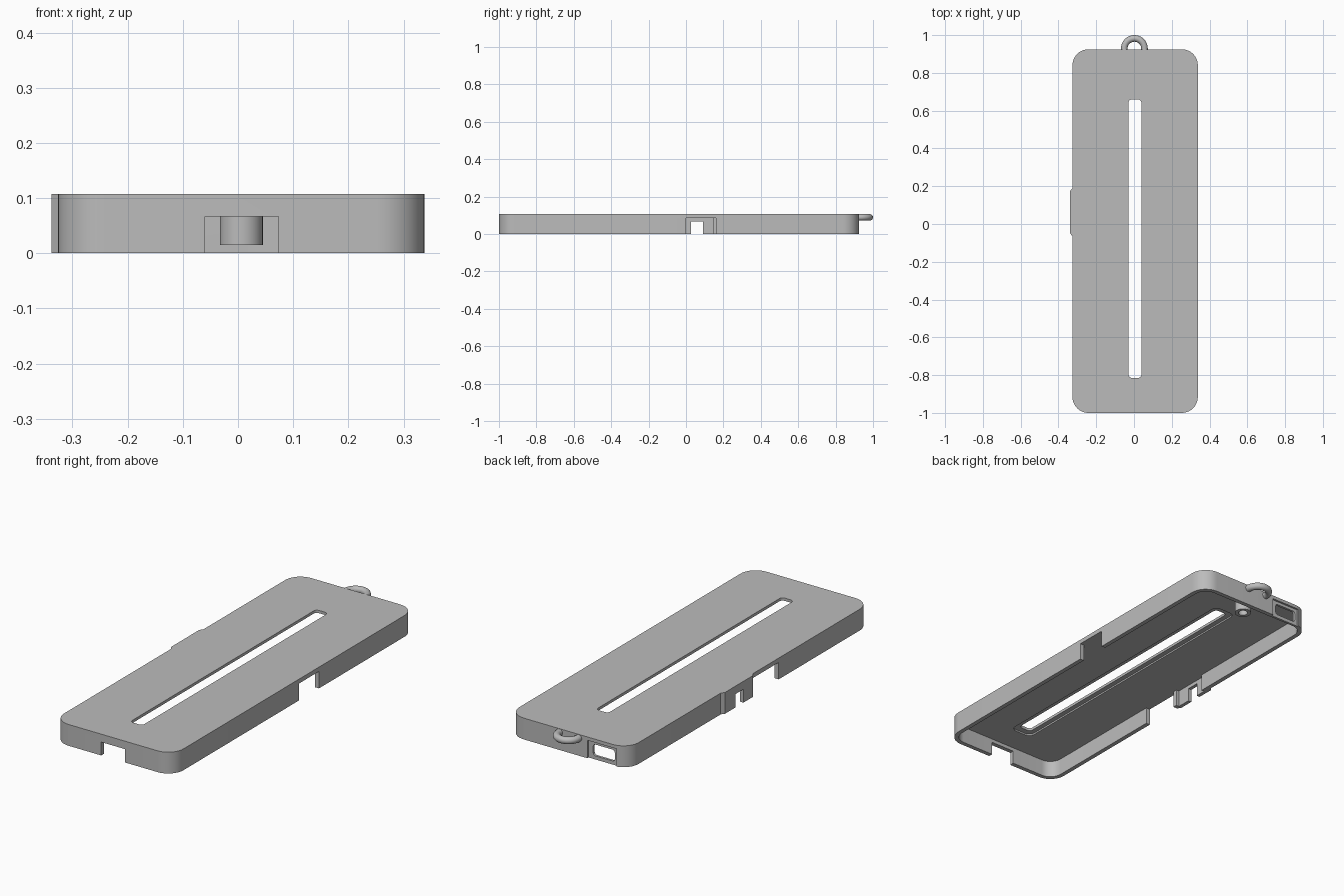
import bpy, math

old = bpy.data.objects.get("Cube")
if old:
    bpy.data.objects.remove(old, do_unlink=True)

grey = bpy.data.materials.new("light grey plastic")
grey.use_nodes = True
COLOUR = (0.5, 0.5, 0.5, 1)
grey.diffuse_color = COLOUR
grey.node_tree.nodes["Principled BSDF"].inputs["Base Color"].default_value = COLOUR

CX = 0.006            # centre line of the case
HEIGHT, CEILING = 0.107, 0.085
WALL = 0.022


def prism(name, outline, low, high, axis="z"):
    """Extrude a closed 2D outline along z (outline in xy) or y (outline in xz)."""
    n = len(outline)
    if axis == "z":
        verts = [(u, v, h) for h in (low, high) for u, v in outline]
    else:
        verts = [(u, -h, v) for h in (low, high) for u, v in outline]
    faces = [tuple(reversed(range(n))), tuple(range(n, 2 * n))]
    faces += [(i, (i + 1) % n, n + (i + 1) % n, n + i) for i in range(n)]
    mesh = bpy.data.meshes.new(name)
    mesh.from_pydata(verts, [], faces)
    mesh.materials.append(grey)
    obj = bpy.data.objects.new(name, mesh)
    bpy.context.collection.objects.link(obj)
    return obj


def rounded(u0, u1, v0, v1, r, steps=10):
    """Outline of a rectangle with rounded corners, anticlockwise."""
    pts = []
    corners = [(u1 - r, v1 - r), (u0 + r, v1 - r), (u0 + r, v0 + r), (u1 - r, v0 + r)]
    for k, (u, v) in enumerate(corners):
        for s in range(steps + 1):
            a = math.pi / 2 * (k + s / steps)
            pts.append((u + r * math.cos(a), v + r * math.sin(a)))
    return pts


def box(name, x0, x1, y0, y1, z0, z1):
    return prism(name, [(x0, y0), (x1, y0), (x1, y1), (x0, y1)], z0, z1)


def combine(target, other, operation):
    other.hide_render = True
    mod = target.modifiers.new(operation.lower(), "BOOLEAN")
    mod.operation, mod.solver, mod.object = operation, "EXACT", other
    bpy.context.view_layer.objects.active = target
    bpy.ops.object.modifier_apply(modifier=mod.name)
    bpy.data.objects.remove(other, do_unlink=True)


def smooth(obj):
    bpy.ops.object.select_all(action="DESELECT")
    obj.select_set(True)
    bpy.context.view_layer.objects.active = obj
    bpy.ops.object.shade_smooth_by_angle(angle=math.radians(30))


# Case shell with a shallow bulge on the -x side
L, R, F, B = CX - 0.332, CX + 0.332, -1.0, 0.925
case = prism("case_shell", rounded(L, R, F, B, 0.085), 0, HEIGHT)
bulge = prism("bulge", [(-0.30, -0.065), (L, -0.065), (-0.338, -0.05),
                        (-0.338, 0.175), (L, 0.19), (-0.30, 0.19)][::-1], 0, HEIGHT)
combine(case, bulge, "UNION")

# Hollow inside and pocket behind the bulge
combine(case, prism("hollow", rounded(L + WALL, R - WALL, F + WALL, B - WALL, 0.063),
                    -0.1, CEILING), "DIFFERENCE")
combine(case, box("bulge_pocket", -0.320, -0.28, -0.045, 0.145, -0.1, CEILING), "DIFFERENCE")

# Long slot through the top, with a shallow ledge around it underneath
combine(case, prism("slot", rounded(CX - 0.035, CX + 0.033, -0.815, 0.66, 0.018, 5),
                    -0.1, 0.2), "DIFFERENCE")
combine(case, prism("slot_ledge", rounded(CX - 0.06, CX + 0.058, -0.845, 0.69, 0.03, 5),
                    0.05, CEILING + 0.008), "DIFFERENCE")

# Openings in the walls
for name, x0, x1, y0, y1, top in (
        ("front_notch", -0.06, 0.073, -1.1, -0.95, 0.067),
        ("right_notch", 0.28, 0.4, 0.0, 0.16, 0.085),
        ("button_gap", -0.4, -0.28, 0.027, 0.09, 0.067),
        ("side_notch", -0.4, -0.28, -0.27, -0.066, 0.085)):
    combine(case, box(name, x0, x1, y0, y1, -0.1, top), "DIFFERENCE")

# Recess and port window in the back wall
combine(case, box("port_recess", -0.26, -0.10, B - 0.01, B + 0.1, -0.1, 0.09), "DIFFERENCE")
combine(case, prism("port_window", rounded(-0.245, -0.125, 0.018, 0.075, 0.012, 4),
                    -B - 0.1, -B + 0.1, "y"), "DIFFERENCE")
case.name = "case_shell"
smooth(case)


# Hollow post under the top
def circle(r, n=32):
    return [(CX + r * math.cos(2 * math.pi * i / n), 0.825 + r * math.sin(2 * math.pi * i / n))
            for i in range(n)]


post = prism("screw_post", circle(0.039), 0.015, CEILING + 0.002)
combine(post, prism("post_hole", circle(0.022), -0.1, 0.07), "DIFFERENCE")
smooth(post)

# Half ring at the back for a cord, with its ends sunk into the wall
ring = bpy.data.curves.new("cord_ring", "CURVE")
ring.dimensions = "3D"
ring.bevel_depth, ring.bevel_resolution = 0.0175, 5
ring.use_fill_caps = True
path = [(0.0535, -0.015)] + [(0.0535 * math.cos(math.pi * i / 24), 0.0535 * math.sin(math.pi * i / 24))
                             for i in range(25)] + [(-0.0535, -0.015)]
line = ring.splines.new("POLY")
line.points.add(len(path) - 1)
for p, (x, y) in zip(line.points, path):
    p.co = (x + 0.002, y + 0.929, 0.0885, 1)
ring.materials.append(grey)
loop = bpy.data.objects.new("cord_ring", ring)
bpy.context.collection.objects.link(loop)
bpy.ops.object.select_all(action="DESELECT")
loop.select_set(True)
bpy.context.view_layer.objects.active = loop
bpy.ops.object.convert(target="MESH")
smooth(bpy.context.object)
